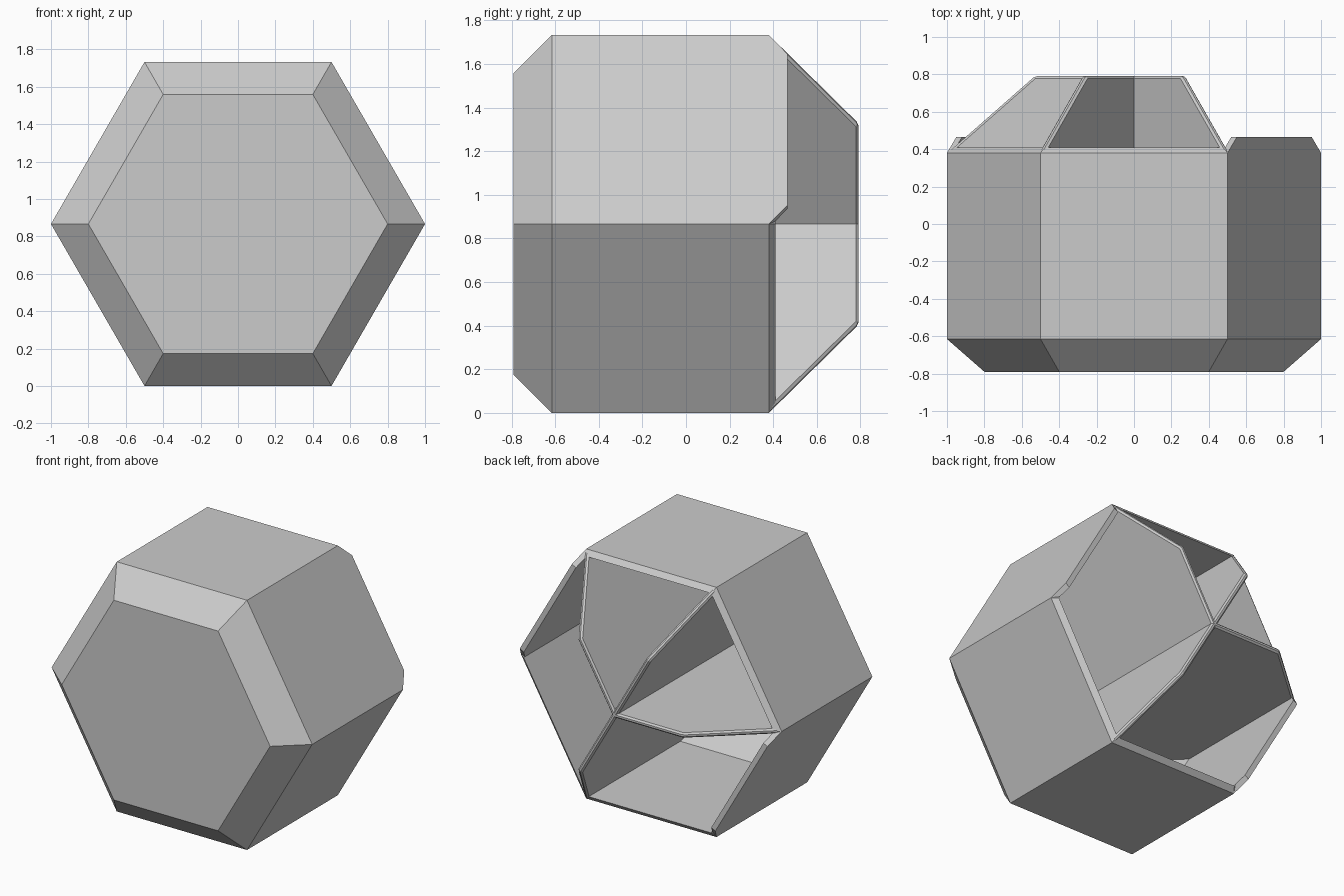
import bpy, bmesh
from math import cos, sin, radians, sqrt
from mathutils import Vector

if "Cube" in bpy.data.objects:
    bpy.data.objects.remove(bpy.data.objects["Cube"], do_unlink=True)

MID = sqrt(3) / 2      # height of the hexagon's centre
WALL = 0.035           # wall thickness

grey = bpy.data.materials.new("plain grey")
grey.use_nodes = True
grey.diffuse_color = (0.6, 0.6, 0.6, 1)
grey.node_tree.nodes["Principled BSDF"].inputs["Base Color"].default_value = (0.6, 0.6, 0.6, 1)


def spoke(angle):
    a = radians(angle)
    return Vector((cos(a), 0, sin(a)))


def place(r, angle, y):
    return spoke(angle) * r + Vector((0, y, MID))


def finish(name, bm):
    bmesh.ops.recalc_face_normals(bm, faces=bm.faces)
    mesh = bpy.data.meshes.new(name)
    bm.to_mesh(mesh)
    bm.free()
    mesh.materials.append(grey)
    obj = bpy.data.objects.new(name, mesh)
    bpy.context.collection.objects.link(obj)
    return obj


def plate(name, points, offset):
    """Solid plate from an outline pushed along an offset."""
    bm = bmesh.new()
    face = bm.faces.new([bm.verts.new(p) for p in points])
    new = bmesh.ops.extrude_face_region(bm, geom=[face], use_keep_orig=True)["geom"]
    bmesh.ops.translate(bm, vec=offset, verts=[v for v in new if isinstance(v, bmesh.types.BMVert)])
    return finish(name, bm)


# Hollow hexagonal shell with a chamfered front and sloping rim
inner = 1 - WALL / MID
profile = [(0.8, -0.79), (1, -0.615), (1, 0.38), (inner, 0.41),
           (inner, -0.595), (0.78, -0.755)]
bm = bmesh.new()
rings = [[bm.verts.new(place(r, 60 * i, y)) for i in range(6)] for r, y in profile]
for a, b in zip(rings, rings[1:]):
    for i in range(6):
        j = (i + 1) % 6
        bm.faces.new((a[i], a[j], b[j], b[i]))
bm.faces.new(rings[0])
bm.faces.new(rings[-1])
finish("hexagonal_shell", bm)

# Divider fins standing on four of the six spokes
fin_profile = [(-0.01, -0.77), (0.78, -0.77), (0.975, -0.6), (0.985, 0.39),
               (0.53, 0.79), (-0.01, 0.79)]
for angle in (60, 120, 180, 300):
    side = spoke(angle + 90) * WALL
    fin = plate(f"divider_fin_{angle}",
                [place(r, angle, y) - side / 2 for r, y in fin_profile], side)
    bevel = fin.modifiers.new("edge bevel", "BEVEL")
    bevel.width = 0.011
    bevel.segments = 1

# Raised lips on two opposite rim edges
lip_profile = [(0, 0.38), (0.1, 0.465), (0.9, 0.465), (1, 0.38)]
for angle in (0, 180):
    start, end = place(1, angle, 0), place(1, angle + 60, 0)
    plate(f"raised_lip_{angle}",
          [start.lerp(end, s) + Vector((0, y, 0)) for s, y in lip_profile],
          spoke(angle + 30) * -WALL)
